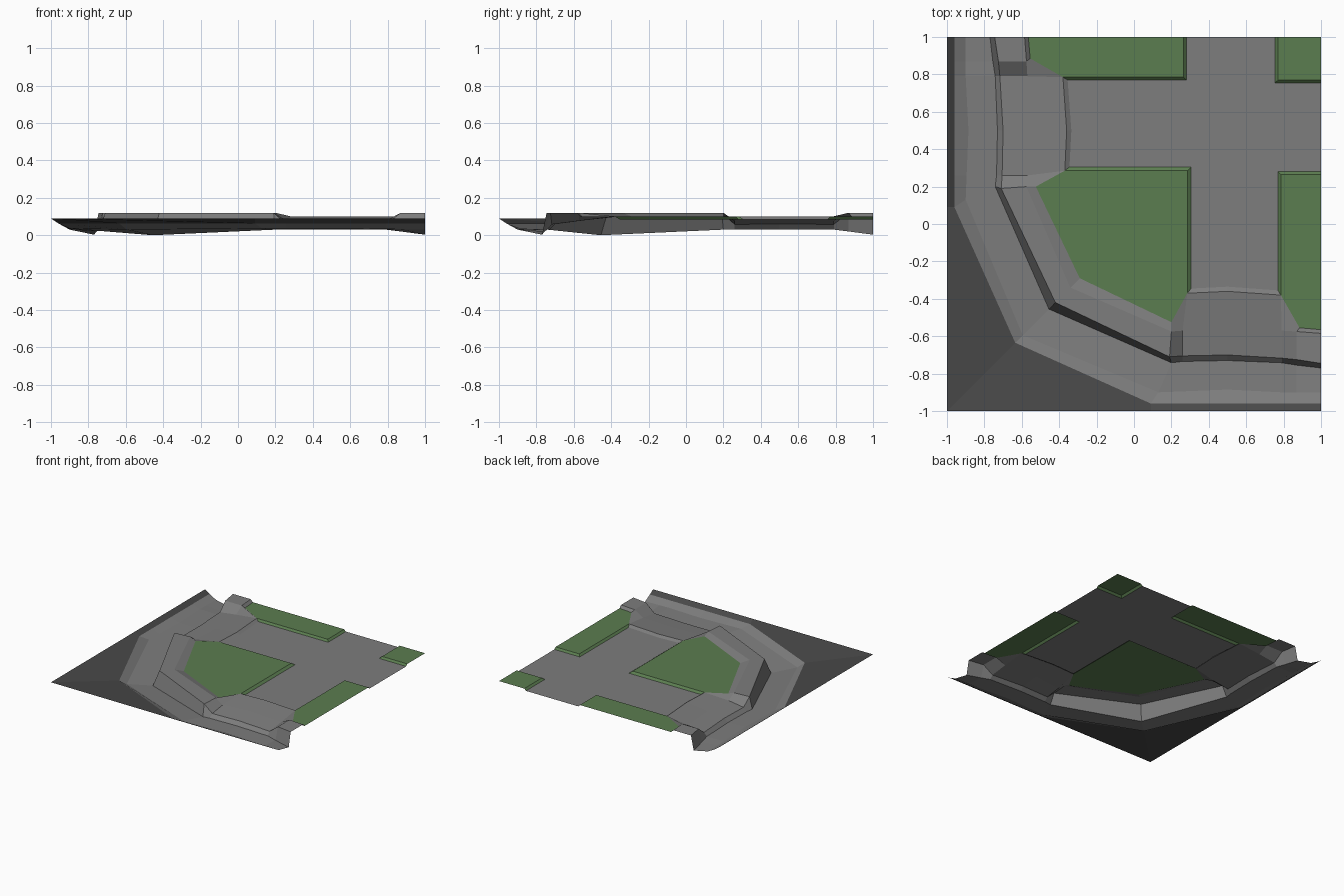
import bpy, bmesh

if "Cube" in bpy.data.objects:
    bpy.data.objects.remove(bpy.data.objects["Cube"])


def mat(name, rgb):
    m = bpy.data.materials.new(name)
    m.diffuse_color = (*rgb, 1)
    m.use_nodes = True
    m.node_tree.nodes["Principled BSDF"].inputs["Base Color"].default_value = m.diffuse_color
    return m


STONE = mat("grey stone", (0.205, 0.205, 0.205))
DARK = mat("dark ground", (0.066, 0.066, 0.066))
GRASS = mat("grass green", (0.105, 0.205, 0.08))
ROAD_Z, GRASS_Z = 0.085, 0.1


def build(name, polys, material):
    """One sheet object from polygons, every face turned upward."""
    bm = bmesh.new()
    for p in polys:
        bm.faces.new([bm.verts.new(v) for v in p])
    bmesh.ops.remove_doubles(bm, verts=bm.verts, dist=0.0005)
    bm.normal_update()
    for f in bm.faces:
        if f.normal.z < 0:
            f.normal_flip()
    me = bpy.data.meshes.new(name)
    bm.to_mesh(me)
    bm.free()
    me.materials.append(material)
    ob = bpy.data.objects.new(name, me)
    bpy.context.collection.objects.link(ob)


def swap(pts):
    """Mirror across the diagonal x = y."""
    return [(p[1], p[0], *p[2:]) for p in pts]


def rail(half):
    return half + swap(half[:-1])[::-1]


def loft(a, b):
    return [(a[i], a[i + 1], b[i + 1], b[i]) for i in range(len(a) - 1)]


def at(pts, z):
    return [(x, y, z) for x, y in pts]


# Rails run from the back edge past the gate to the diagonal corner
ys = (1, .87, .79, .5, .26, .09)
edge = rail(at([(-1, y) for y in ys] + [(-1, -1)], .09))
bank = rail(at([(-.96, y) for y in ys] + [(-.635, -.635)], .063))
bed = rail([(-.9, 1, .03), (-.9, .87, .032), (-.9, .79, .034), (-.885, .5, .036),
            (-.895, .26, .036), (-.9, .13, .036), (-.595, -.595, .03)])
base = rail([(-.77, 1, .003), (-.755, .87, .02), (-.742, .79, .03), (-.73, .5, .03),
             (-.735, .26, .03), (-.742, .2, .03), (-.455, -.455, 0)])
lip = rail([(-.745, 1, .12), (-.725, .87, .12), (-.717, .79, .058), (-.70, .5, .06),
            (-.705, .26, .058), (-.71, .19, .12), (-.42, -.42, .12)])
crest = rail([(-.585, 1, .12), (-.575, .87, .12), (-.57, .79, .077), (-.55, .5, .079),
              (-.57, .26, .077), (-.575, .2, .12), (-.34, -.34, .12)])
foot = rail(at([(-.565, 1), (-.555, .885), (-.38, .785), (-.36, .5),
                (-.37, .285), (-.525, .2), (-.29, -.29)], GRASS_Z))

# Outer ground, ditch, and wall with two sunken gateways
build("outer_ground", loft(edge, bank), DARK)
build("ditch", loft(bank, bed) + loft(bed, base), STONE)
build("wall", loft(base, lip) + loft(lip, crest) + loft(crest, foot), STONE)

# Steps from the gate ramps down to the road
step = at([(-.355, .77), (-.335, .5), (-.345, .305)], ROAD_Z)
steps = loft(foot[2:5], step)
build("gate_steps", steps + [swap(q) for q in steps], STONE)

# Crossroads
half = [(.755, 1), (.28, 1), (.28, .77), (-.355, .77), (-.335, .5), (-.345, .305)]
outline = half + [(.305, .305)] + swap(half)[::-1] + [(.755, .755)]
build("crossroads", [at(outline, ROAD_Z)], STONE)


# Raised lawns with sloped edges beside the road
def lawn(name, top, low, rest):
    build(name, [at(top + rest, GRASS_Z)] + loft(at(top, GRASS_Z), at(low, ROAD_Z)), GRASS)


side = ([(.265, 1), (.265, .785), (-.38, .785)],
        [(.28, 1), (.28, .77), (-.355, .77)],
        [(-.555, .885), (-.565, 1)])
lawn("back_lawn", *side)
lawn("right_lawn", *[swap(s) for s in side])
lawn("corner_lawn", [(1, .77), (.77, .77), (.77, 1)],
     [(1, .755), (.755, .755), (.755, 1)], [(1, 1)])
lawn("central_lawn", [(-.37, .285), (.285, .285), (.285, -.37)],
     [(-.345, .305), (.305, .305), (.305, -.345)],
     [(.2, -.525), (-.29, -.29), (-.525, .2)])
